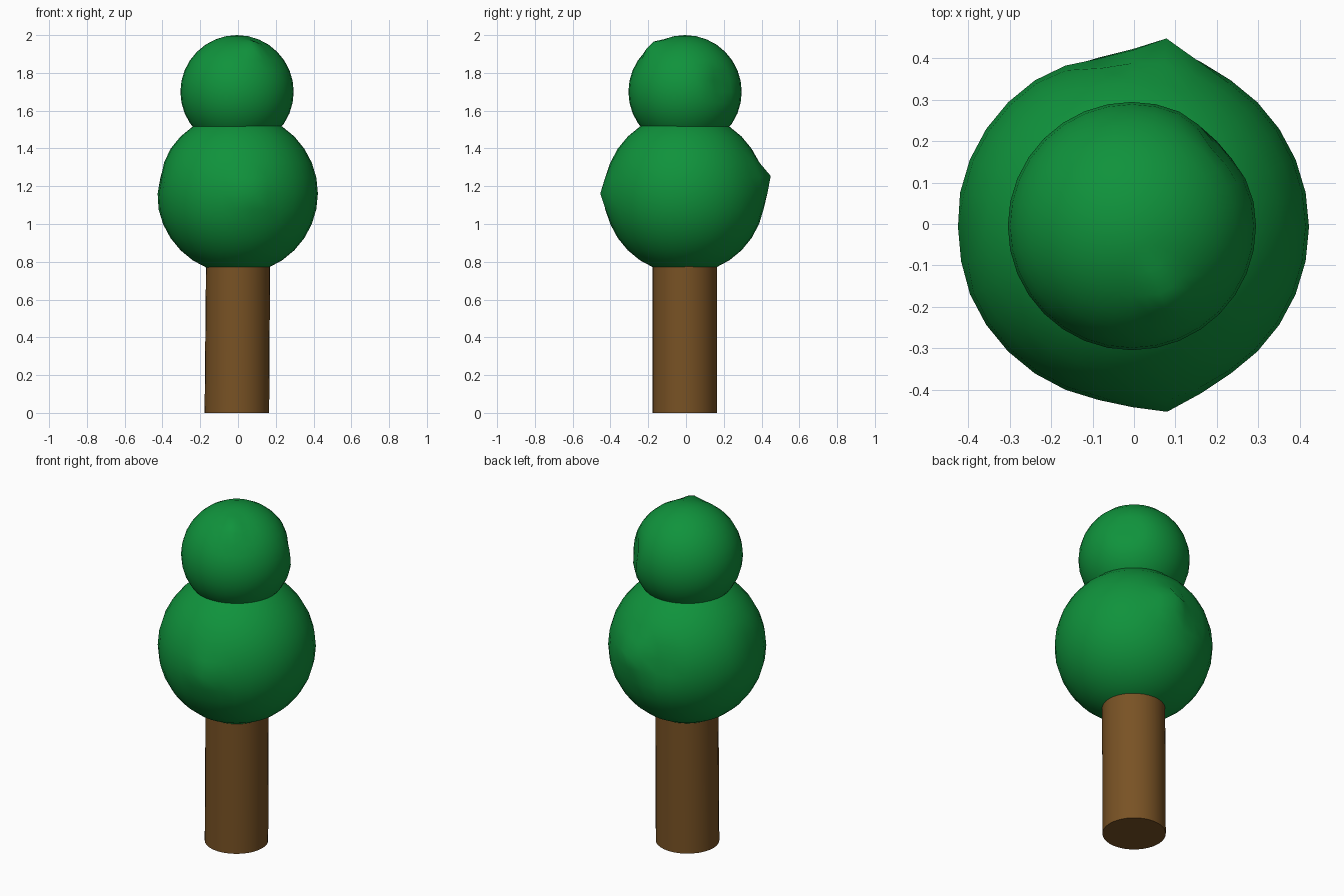
import bpy, math
from mathutils import Vector

if "Cube" in bpy.data.objects:
    bpy.data.objects.remove(bpy.data.objects["Cube"])


def material(name, color):
    m = bpy.data.materials.new(name)
    m.diffuse_color = (*color, 1)
    m.use_nodes = True
    m.node_tree.nodes["Principled BSDF"].inputs["Base Color"].default_value = m.diffuse_color
    return m


def finish(obj, name, mat, dents):
    """Name, colour and smooth a part, then push soft bumps (+) or dents (-) into it.
    Each dent is (centre, push vector, spread)."""
    obj.name = name
    obj.data.materials.append(mat)
    bpy.ops.object.transform_apply(location=True, rotation=True, scale=True)
    for v in obj.data.vertices:
        start = v.co.copy()
        for centre, push, spread in dents:
            d = (start - Vector(centre)).length
            v.co += Vector(push) * math.exp(-(d / spread) ** 2)
    bpy.ops.object.shade_smooth_by_angle(angle=math.radians(50))


leaf = material("leaf green", (0.005, 0.29, 0.045))
bark = material("bark brown", (0.19, 0.085, 0.018))

# Trunk: a cylinder with rings, gently bulged on the right
bpy.ops.mesh.primitive_cylinder_add(vertices=32, radius=0.171, depth=0.82,
                                    location=(-0.006, -0.006, 0.41))
trunk = bpy.context.object
bpy.ops.object.mode_set(mode='EDIT')
bpy.ops.mesh.select_all(action='DESELECT')
bpy.ops.object.mode_set(mode='OBJECT')
for e in trunk.data.edges:
    a, b = (trunk.data.vertices[i].co for i in e.vertices)
    e.select = abs(a.z - b.z) > 0.1
bpy.ops.object.mode_set(mode='EDIT')
bpy.ops.mesh.subdivide_edgering(number_cuts=9, interpolation='LINEAR', smoothness=0)
bpy.ops.object.mode_set(mode='OBJECT')
finish(trunk, "trunk", bark, [
    ((0.165, 0, 0.62), (0.020, 0, 0), 0.17),
    ((-0.177, 0, 0.72), (0.011, 0, 0), 0.17),
    ((-0.05, -0.17, 0.45), (0, 0.008, 0), 0.10),
])

# Large lower ball of leaves
bpy.ops.mesh.primitive_uv_sphere_add(segments=32, ring_count=16, radius=0.426,
                                     location=(-0.003, -0.007, 1.162))
finish(bpy.context.object, "lower_foliage", leaf, [
    ((0.08, 0.41, 1.23), (0, 0.048, 0.01), 0.075),
    ((-0.09, 0.39, 1.22), (0, -0.025, 0), 0.07),
    ((0.08, -0.425, 1.162), (0, -0.029, 0), 0.08),
    ((-0.41, -0.04, 1.25), (0.015, 0, 0), 0.08),
])

# Small upper ball of leaves
bpy.ops.mesh.primitive_uv_sphere_add(segments=32, ring_count=16, radius=0.3,
                                     location=(-0.005, -0.005, 1.70))
finish(bpy.context.object, "upper_foliage", leaf, [
    ((0.08, -0.17, 1.93), (0.006, -0.015, 0.025), 0.05),
    ((0.21, 0.19, 1.74), (-0.018, -0.016, 0), 0.075),
])
